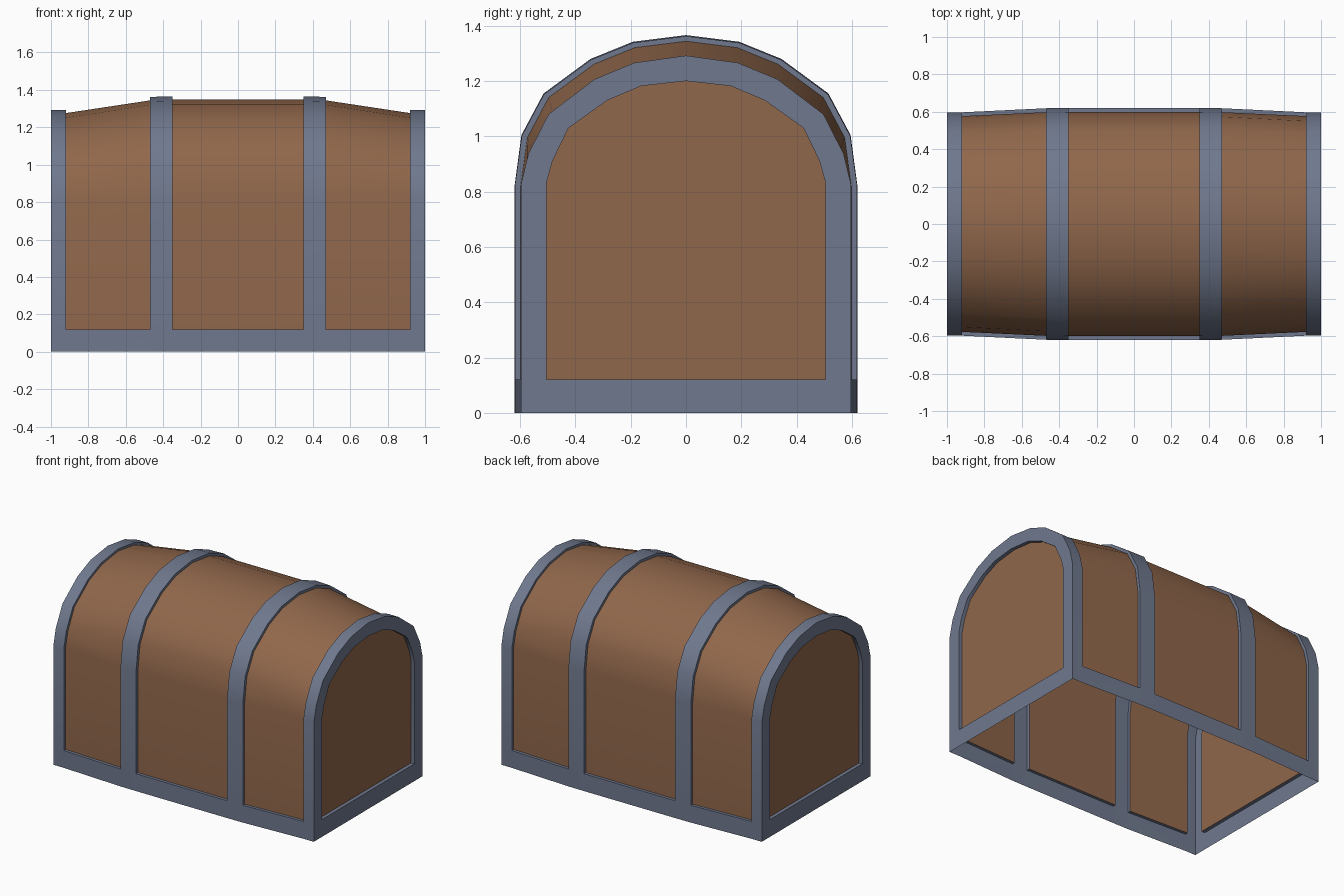
import bpy, bmesh
from mathutils import Vector

if "Cube" in bpy.data.objects:
    bpy.data.objects.remove(bpy.data.objects["Cube"])

CENTRE = Vector((0, 0, 0.6))
BASE = 0.12        # height of the bottom rail
SPRING = 0.82      # height where the arch starts
STEP = 0.966       # panels sit this much inside the metal

# Half profiles (y, z), from the floor to the crown
MIDDLE = [(0.62, 0), (0.62, BASE), (0.62, 0.82), (0.595, 1.005), (0.515, 1.155),
          (0.345, 1.28), (0.192, 1.342), (0, 1.366)]
END = [(0.597, 0), (0.597, BASE), (0.597, 0.825), (0.57, 0.937), (0.497, 1.08),
       (0.33, 1.207), (0.187, 1.266), (0, 1.292)]
OPENING = [(0.505, BASE), (0.505, 0.83), (0.483, 0.91), (0.425, 1.03),
           (0.285, 1.13), (0.162, 1.182), (0, 1.2)]
# Stations along x with the blend from END (0) to MIDDLE (1)
HALF = [(0.35, 1), (0.47, 0.95), (0.92, 0), (1.0, 0)]
STATIONS = [(-x, t) for x, t in reversed(HALF)] + HALF


def full(half, x):
    """Mirror a half profile into a full arch at x."""
    return ([Vector((x, y, z)) for y, z in half] +
            [Vector((x, -y, z)) for y, z in reversed(half[:-1])])


def outer(x, t):
    return full([(a[0] + (b[0] - a[0]) * t, a[1] + (b[1] - a[1]) * t)
                 for a, b in zip(END, MIDDLE)], x)


def inner(ring):
    """Sunken arch under a metal ring, starting above the rail."""
    return [Vector((p.x, p.y * STEP,
                    p.z if p.z <= SPRING else SPRING + (p.z - SPRING) * STEP))
            for p in ring[1:-1]]


def face(bm, pts, hint=None):
    """Add a face that looks along hint, or away from the chest's centre."""
    f = bm.faces.new([bm.verts.new(p) for p in pts])
    f.normal_update()
    way = hint if hint else f.calc_center_median() - CENTRE
    if f.normal.dot(way) < 0:
        f.normal_flip()


def loft(bm, a, b, hint=None, inward=False):
    for i in range(len(a) - 1):
        pts = [a[i], a[i + 1], b[i + 1], b[i]]
        face(bm, pts, CENTRE - sum(pts, Vector()) / 4 if inward else hint)


def finish(bm, name, mat):
    bmesh.ops.remove_doubles(bm, verts=bm.verts, dist=0.0005)
    me = bpy.data.meshes.new(name)
    bm.to_mesh(me)
    bm.free()
    me.materials.append(mat)
    ob = bpy.data.objects.new(name, me)
    bpy.context.collection.objects.link(ob)
    bpy.ops.object.select_all(action='DESELECT')
    ob.select_set(True)
    bpy.context.view_layer.objects.active = ob
    bpy.ops.object.shade_smooth_by_angle(angle=0.62)


def material(name, rgb):
    m = bpy.data.materials.new(name)
    m.diffuse_color = (*rgb, 1)
    m.use_nodes = True
    m.node_tree.nodes["Principled BSDF"].inputs["Base Color"].default_value = m.diffuse_color
    return m


metal = material("metal", (0.16, 0.19, 0.27))
wood = material("wood", (0.28, 0.135, 0.07))
rings = [outer(x, t) for x, t in STATIONS]
frame = bmesh.new()
UP = Vector((0, 0, 1))

for i in range(len(rings) - 1):
    a, b = rings[i], rings[i + 1]
    if i % 2 == 0:
        # Metal hoop
        loft(frame, a, b)
        continue
    # Bottom rails below the panel
    loft(frame, a[:2], b[:2])
    loft(frame, a[-2:], b[-2:])
    # Step walls around the sunken panel
    ia, ib = inner(a), inner(b)
    loft(frame, a[1:-1], ia, Vector((1, 0, 0)))
    loft(frame, b[1:-1], ib, Vector((-1, 0, 0)))
    for k in (0, -1):
        face(frame, [a[1:-1][k], b[1:-1][k], ib[k], ia[k]], UP)
    # Arched wooden panel
    bm = bmesh.new()
    loft(bm, ia, ib)
    finish(bm, ("left", "middle", "right")[i // 2] + "_arched_panel", wood)

for side, ring, name in ((-1, rings[0], "left_end_panel"), (1, rings[-1], "right_end_panel")):
    # End frame around the opening
    hole = full(OPENING, side)
    deep = full(OPENING, side * 0.975)
    loft(frame, ring[1:-1], hole)
    face(frame, [ring[0], ring[1], hole[0]])
    face(frame, [ring[-1], ring[-2], hole[-1]])
    face(frame, [ring[0], ring[-1], hole[-1], hole[0]])
    # Step walls and wooden end panel
    loft(frame, hole + hole[:1], deep + deep[:1], inward=True)
    bm = bmesh.new()
    face(bm, deep)
    finish(bm, name, wood)

finish(frame, "metal_frame", metal)
